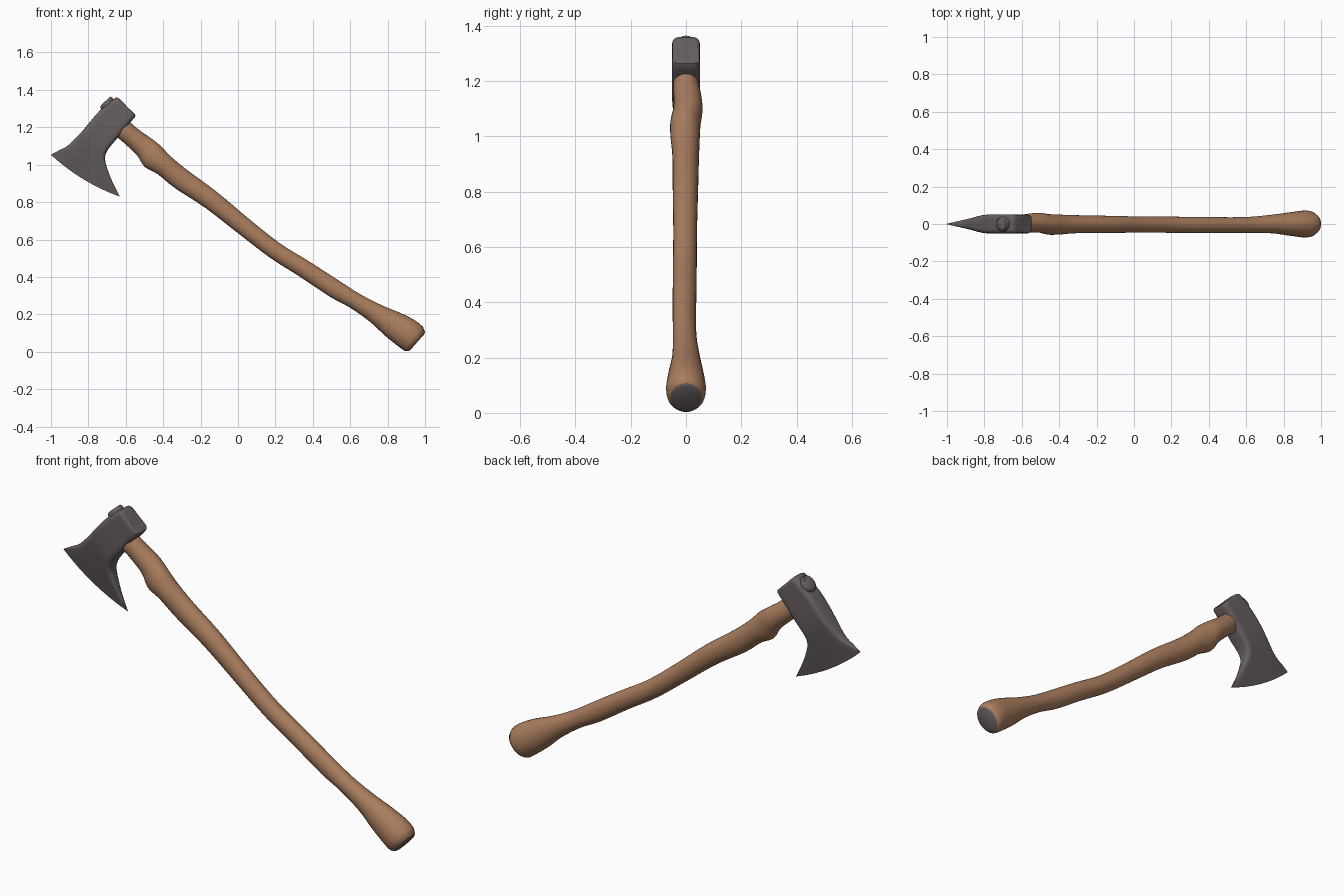
import bpy, bmesh, math
from mathutils import Vector


def material(name, rgb):
    m = bpy.data.materials.new(name)
    m.diffuse_color = (*rgb, 1)
    return m


WOOD = material("wood brown", (0.40, 0.205, 0.112))
STEEL = material("dark steel", (0.135, 0.112, 0.114))


def smooth_rows(rows, n):
    """Catmull-Rom resampling of the section table."""
    out = []
    for i in range(len(rows) - 1):
        p = [rows[max(0, min(len(rows) - 1, i + k))] for k in (-1, 0, 1, 2)]
        for j in range(n):
            t = j / n
            out.append([0.5 * (2 * b + (c - a) * t + (2 * a - 5 * b + 4 * c - d) * t * t
                        + (3 * b - a - 3 * c + d) * t ** 3) for a, b, c, d in zip(*p)])
    return out + [rows[-1]]


def ellipse(a, t, n=28):
    return [(math.cos(k * math.tau / n), t * math.sin(k * math.tau / n)) for k in range(n)]


def rounded_box(a, t, long_cuts=8):
    """Rounded rectangle; u runs -1..1 along the section, v is the thickness."""
    r = min(0.7 * t, 0.022)
    pts = []
    for q, (su, sv) in enumerate(((1, 1), (-1, 1), (-1, -1), (1, -1))):
        for k in range(5):
            ang = (q + k / 4) * math.pi / 2
            pts.append(((su * (a - r) + r * math.cos(ang)) / a, sv * (t - r) + r * math.sin(ang)))
        if q in (0, 2):
            end = (a - r) / a
            for k in range(1, long_cuts):
                pts.append((su * end * (1 - 2 * k / long_cuts), sv * t))
    return pts


def loft(name, rows, shape, mat, sharp=40, end_mat=None, end_rings=0):
    """Row: x and z of one edge, x and z of the other, half thickness, y centre, bulge."""
    bm = bmesh.new()
    rings = []
    for x1, z1, x2, z2, t, yc, bulge in rows:
        a, b = Vector((x1, 0, z1)), Vector((x2, 0, z2))
        mid, half = (a + b) / 2, (a - b) / 2
        out = Vector((half.z, 0, -half.x)).normalized()
        if out.z > 0:
            out = -out
        rings.append([bm.verts.new(mid + half * u + out * bulge * (1 - u * u) + Vector((0, yc + v, 0)))
                      for u, v in shape(half.length, t)])
    n = len(rings[0])
    for i in range(len(rings) - 1):
        for k in range(n):
            f = bm.faces.new((rings[i][k], rings[i][(k + 1) % n],
                              rings[i + 1][(k + 1) % n], rings[i + 1][k]))
            if i >= len(rings) - 1 - end_rings:
                f.material_index = 1 if end_mat else 0
    bm.faces.new(rings[0])
    f = bm.faces.new(rings[-1])
    f.material_index = 1 if end_mat else 0
    bmesh.ops.recalc_face_normals(bm, faces=bm.faces)
    me = bpy.data.meshes.new(name)
    bm.to_mesh(me)
    bm.free()
    me.materials.append(mat)
    if end_mat:
        me.materials.append(end_mat)
    ob = bpy.data.objects.new(name, me)
    bpy.context.collection.objects.link(ob)
    bpy.ops.object.select_all(action='DESELECT')
    ob.select_set(True)
    bpy.context.view_layer.objects.active = ob
    bpy.ops.object.shade_smooth_by_angle(angle=math.radians(sharp))
    return ob


# Handle: from inside the eye down to the flared, dark-capped end
handle = [
    (-0.64, 1.28, -0.72, 1.19, 0.040, 0.000, 0),
    (-0.575, 1.225, -0.645, 1.145, 0.046, 0.000, 0),
    (-0.53, 1.187, -0.60, 1.108, 0.050, 0.005, 0),
    (-0.47, 1.145, -0.54, 1.050, 0.053, 0.007, 0),
    (-0.415, 1.102, -0.50, 0.990, 0.055, -0.002, 0),
    (-0.36, 1.045, -0.43, 0.950, 0.053, -0.003, 0),
    (-0.27, 0.970, -0.34, 0.877, 0.048, -0.001, 0),
    (-0.115, 0.856, -0.176, 0.770, 0.046, -0.002, 0),
    (0.064, 0.706, 0.010, 0.626, 0.043, -0.003, 0),
    (0.224, 0.580, 0.171, 0.503, 0.043, -0.004, 0),
    (0.385, 0.480, 0.331, 0.401, 0.043, -0.005, 0),
    (0.540, 0.380, 0.492, 0.294, 0.042, -0.006, 0),
    (0.658, 0.305, 0.600, 0.235, 0.043, -0.004, 0),
    (0.775, 0.246, 0.706, 0.160, 0.050, 0.000, 0),
    (0.872, 0.206, 0.786, 0.086, 0.062, 0.000, 0),
    (0.950, 0.165, 0.866, 0.022, 0.072, 0.000, 0),
    (0.988, 0.134, 0.893, 0.004, 0.069, 0.000, 0),
]
cap = [(1.000, 0.108, 0.910, 0.003, 0.056, 0, 0),
       (0.996, 0.094, 0.922, 0.010, 0.047, 0, 0)]
loft("handle", smooth_rows(handle, 4) + cap, ellipse, WOOD, 50, STEEL, 1)

# Axe head: poll, eye, then a blade flaring and thinning to the curved cutting edge
head = [
    (-0.632, 1.352, -0.572, 1.288, 0.034, 0, 0),
    (-0.648, 1.359, -0.554, 1.272, 0.045, 0, 0),
    (-0.667, 1.349, -0.551, 1.255, 0.050, 0, 0),
    (-0.738, 1.290, -0.600, 1.200, 0.051, 0, 0),
    (-0.791, 1.230, -0.652, 1.134, 0.051, 0, 0),
    (-0.834, 1.178, -0.697, 1.078, 0.046, 0, 0),
    (-0.871, 1.139, -0.711, 1.030, 0.036, 0, 0.004),
    (-0.914, 1.099, -0.692, 0.960, 0.024, 0, 0.009),
    (-0.957, 1.077, -0.665, 0.895, 0.013, 0, 0.015),
    (-1.000, 1.053, -0.631, 0.829, 0.0015, 0, 0.022),
]
loft("axe_head", smooth_rows(head, 3), rounded_box, STEEL, 45)

# Knob: the handle's rounded end standing proud of the eye
knob = [
    (-0.630, 1.302, -0.695, 1.253, 0.040, 0, 0),
    (-0.664, 1.345, -0.730, 1.292, 0.041, 0, 0),
    (-0.672, 1.359, -0.736, 1.306, 0.039, 0, 0),
    (-0.683, 1.364, -0.733, 1.318, 0.030, 0, 0),
]
loft("eye_knob", knob, ellipse, STEEL, 50)
